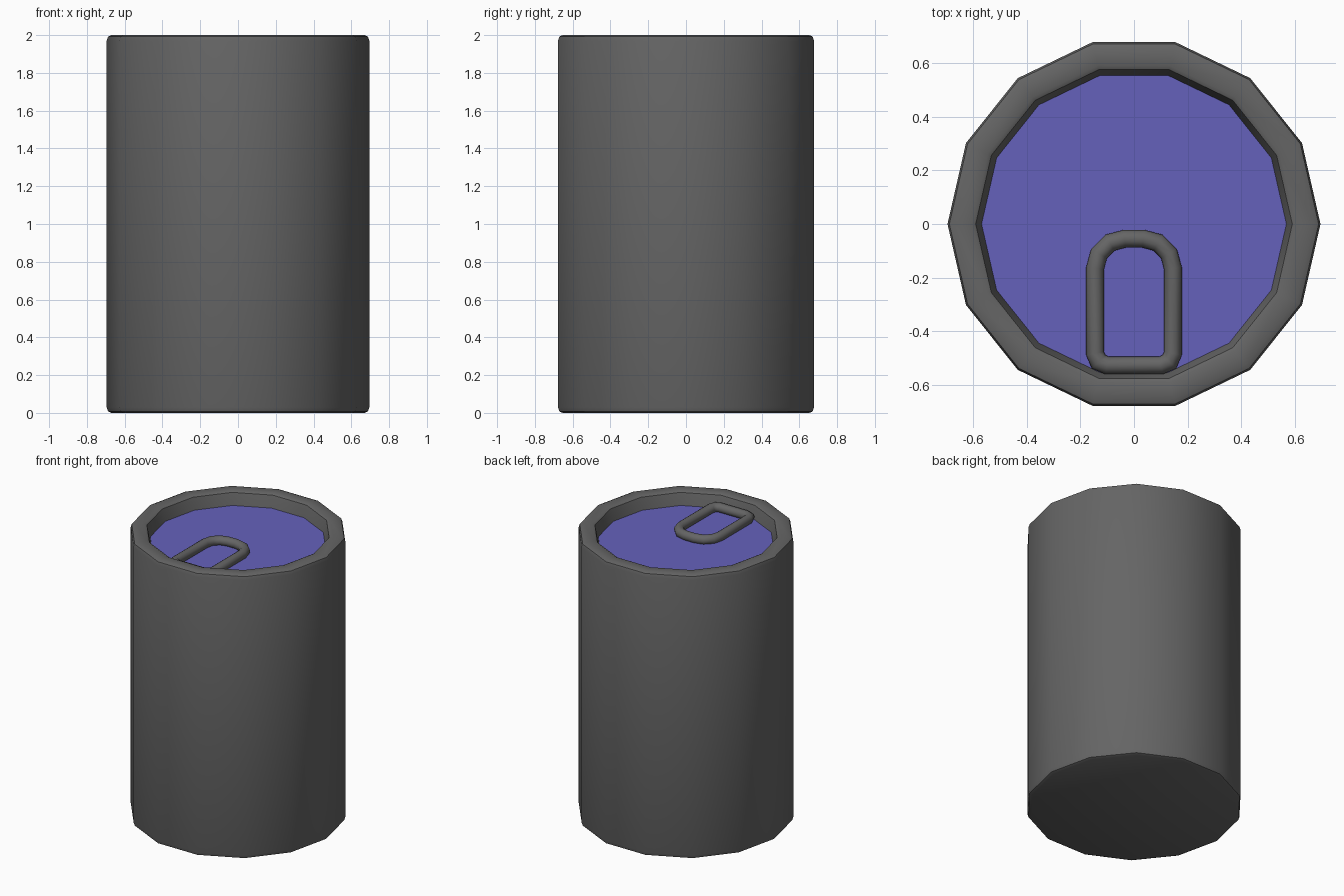
import bpy, bmesh, math
from mathutils import Vector

SIDES = 14
LID_Z = 1.91

cube = bpy.data.objects.get("Cube")
if cube:
    bpy.data.objects.remove(cube, do_unlink=True)


def make_material(name, colour):
    mat = bpy.data.materials.new(name)
    mat.use_nodes = True
    mat.diffuse_color = colour
    mat.node_tree.nodes["Principled BSDF"].inputs["Base Color"].default_value = colour
    return mat


def add_object(name, bm, mat, angle):
    bmesh.ops.recalc_face_normals(bm, faces=bm.faces)
    mesh = bpy.data.meshes.new(name)
    bm.to_mesh(mesh)
    bm.free()
    mesh.materials.append(mat)
    obj = bpy.data.objects.new(name, mesh)
    bpy.context.collection.objects.link(obj)
    bpy.ops.object.select_all(action='DESELECT')
    obj.select_set(True)
    bpy.context.view_layer.objects.active = obj
    bpy.ops.object.shade_smooth_by_angle(angle=math.radians(angle))
    return obj


def ring(bm, radius, z):
    turn = 2 * math.pi / SIDES
    return [bm.verts.new((radius * math.cos(i * turn), radius * math.sin(i * turn), z))
            for i in range(SIDES)]


def bridge(bm, a, b):
    n = len(a)
    for i in range(n):
        j = (i + 1) % n
        bm.faces.new((a[i], a[j], b[j], b[i]))


grey = make_material("dark grey metal", (0.13, 0.13, 0.13, 1))
blue = make_material("blue lid", (0.13, 0.12, 0.50, 1))

# Can body: closed base, softened edges, rolled rim and tapered inner wall
profile = [(0.67, 0), (0.688, 0.008), (0.695, 0.03), (0.695, 1.97), (0.688, 1.992),
           (0.67, 2), (0.605, 2), (0.59, 1.992), (0.583, 1.97), (0.568, LID_Z)]
bm = bmesh.new()
rings = [ring(bm, r, z) for r, z in profile]
for a, b in zip(rings, rings[1:]):
    bridge(bm, a, b)
bm.faces.new(rings[0])
add_object("can_body", bm, grey, 40)

# Recessed lid
bm = bmesh.new()
bm.faces.new(ring(bm, 0.568, LID_Z))
add_object("lid", bm, blue, 30)


# Pull tab: a round tube swept along a rounded outline
def corner(cx, cy, radius, start, steps):
    angles = [math.radians(start + 90 * i / steps) for i in range(steps + 1)]
    return [Vector((cx + radius * math.cos(a), cy + radius * math.sin(a), 0)) for a in angles]


HALF, BACK, FRONT, TUBE = 0.145, -0.055, -0.527, 0.033
big, small = 0.11, 0.045
path = (corner(HALF - big, BACK - big, big, 0, 3)
        + corner(big - HALF, BACK - big, big, 90, 3)
        + corner(small - HALF, FRONT + small, small, 180, 2)
        + corner(HALF - small, FRONT + small, small, 270, 2))
bm = bmesh.new()
loops = []
for i, p in enumerate(path):
    into = (p - path[i - 1]).normalized()
    out = (path[(i + 1) % len(path)] - p).normalized()
    tangent = (into + out).normalized()
    side = Vector((tangent.y, -tangent.x, 0)) / tangent.dot(out)
    loop = []
    for k in range(10):
        a = 2 * math.pi * k / 10
        offset = side * math.cos(a) * TUBE
        loop.append(bm.verts.new(p + offset + Vector((0, 0, LID_Z + 0.02 + TUBE * math.sin(a)))))
    loops.append(loop)
for i, loop in enumerate(loops):
    bridge(bm, loop, loops[(i + 1) % len(loops)])
add_object("pull_tab", bm, grey, 50)
